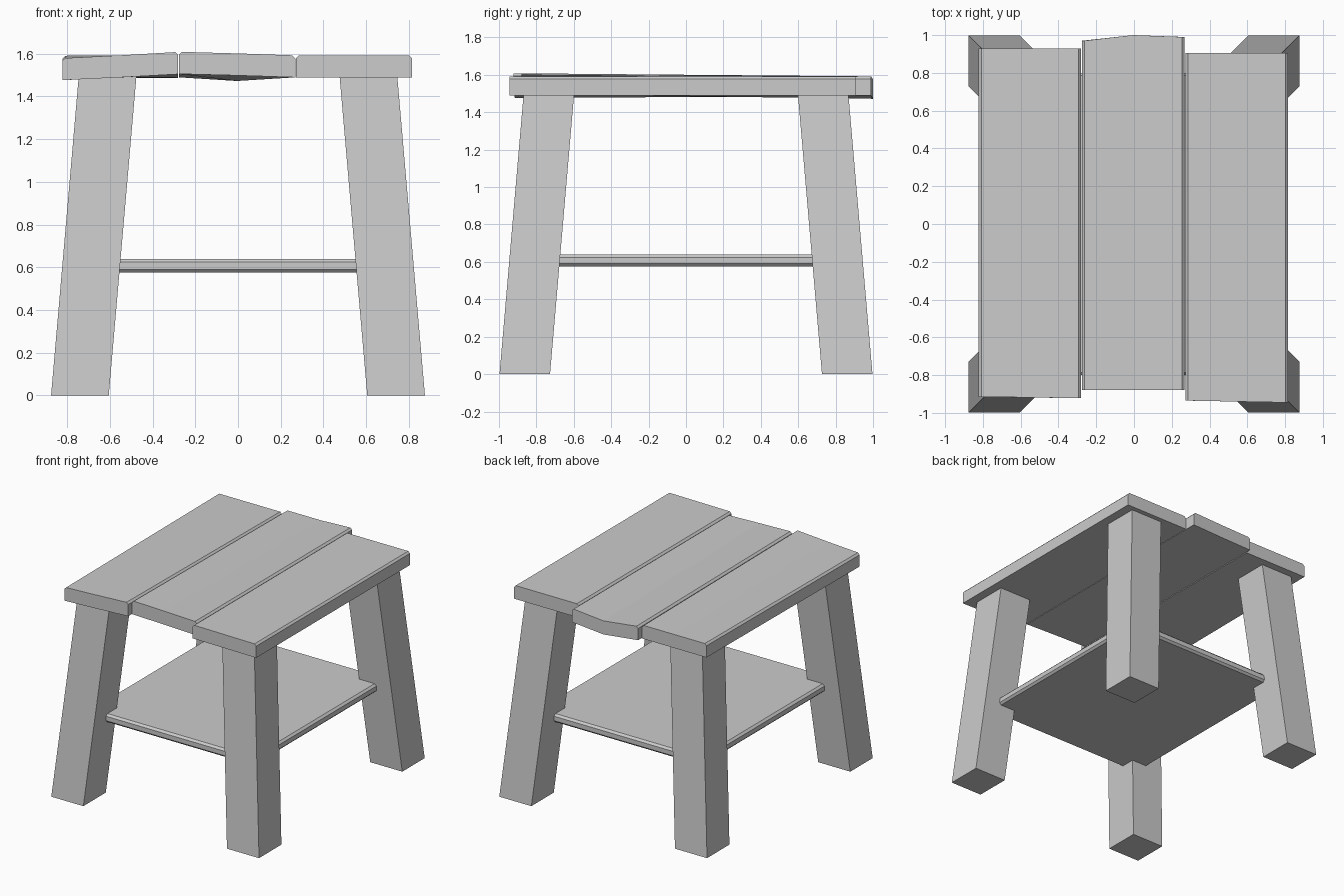
import bpy, bmesh

old = bpy.data.objects.get("Cube")
if old:
    bpy.data.objects.remove(old)

GREY = (0.6, 0.6, 0.6, 1)
mat = bpy.data.materials.new("plain grey")
mat.use_nodes = True
mat.diffuse_color = GREY
mat.node_tree.nodes["Principled BSDF"].inputs["Base Color"].default_value = GREY


def loft(name, ring_a, ring_b):
    """Solid between two matching rings of points."""
    bm = bmesh.new()
    a = [bm.verts.new(p) for p in ring_a]
    b = [bm.verts.new(p) for p in ring_b]
    bm.faces.new(a)
    bm.faces.new(b)
    for i in range(len(a)):
        j = (i + 1) % len(a)
        bm.faces.new((a[i], a[j], b[j], b[i]))
    bmesh.ops.recalc_face_normals(bm, faces=bm.faces)
    mesh = bpy.data.meshes.new(name)
    bm.to_mesh(mesh)
    bm.free()
    mesh.materials.append(mat)
    ob = bpy.data.objects.new(name, mesh)
    bpy.context.collection.objects.link(ob)
    return ob


# Splayed square legs
def leg_ring(sx, sy, x, y, z, w=0.27):
    return [(sx * (x - i * w), sy * (y - j * w), z)
            for i, j in ((0, 0), (1, 0), (1, 1), (0, 1))]


for sx, side in ((-1, "right"), (1, "left")):
    for sy, end in ((-1, "front"), (1, "back")):
        loft(f"{end}_{side}_leg",
             leg_ring(sx, sy, 0.875, 0.997, 0),
             leg_ring(sx, sy, 0.745, 0.868, 1.5))


# Warped seat planks with chamfered long top edges
def plank_end(x0, x1, ys, tops, thick=0.103, c=0.014):
    """End ring from the (y, top z) at the plank's left, middle and right."""
    xs = (x0, (x0 + x1) / 2, x1)
    low = [(x, y, z - thick) for x, y, z in zip(xs, ys, tops)]
    high = [(x1, ys[2], tops[2] - c), (x1 - c, ys[2], tops[2]),
            (xs[1], ys[1], tops[1]),
            (x0 + c, ys[0], tops[0]), (x0, ys[0], tops[0] - c)]
    return low + high


planks = {
    "right_plank": (-0.822, -0.28, (-0.915, -0.918, -0.922), (1.579, 1.592, 1.607),
                    (0.928,) * 3, (1.59,) * 3),
    "middle_plank": (-0.276, 0.268, (-0.88,) * 3, (1.608, 1.601, 1.592),
                     (0.97, 1.0, 0.99), (1.592, 1.575, 1.592)),
    "left_plank": (0.272, 0.815, (-0.935, -0.94, -0.945), (1.592,) * 3,
                   (0.905,) * 3, (1.592,) * 3),
}
for name, (x0, x1, fy, fz, by, bz) in planks.items():
    loft(name, plank_end(x0, x1, fy, fz), plank_end(x0, x1, by, bz))

# Lower shelf with chamfered rim
bpy.ops.mesh.primitive_cube_add(size=1, location=(0, 0, 0.607))
shelf = bpy.context.object
shelf.name = "shelf"
shelf.scale = (1.39, 1.6, 0.064)
bpy.ops.object.transform_apply(location=False, rotation=False, scale=True)
shelf.data.materials.append(mat)
bevel = shelf.modifiers.new("rim", "BEVEL")
bevel.width = 0.015
bevel.segments = 1
